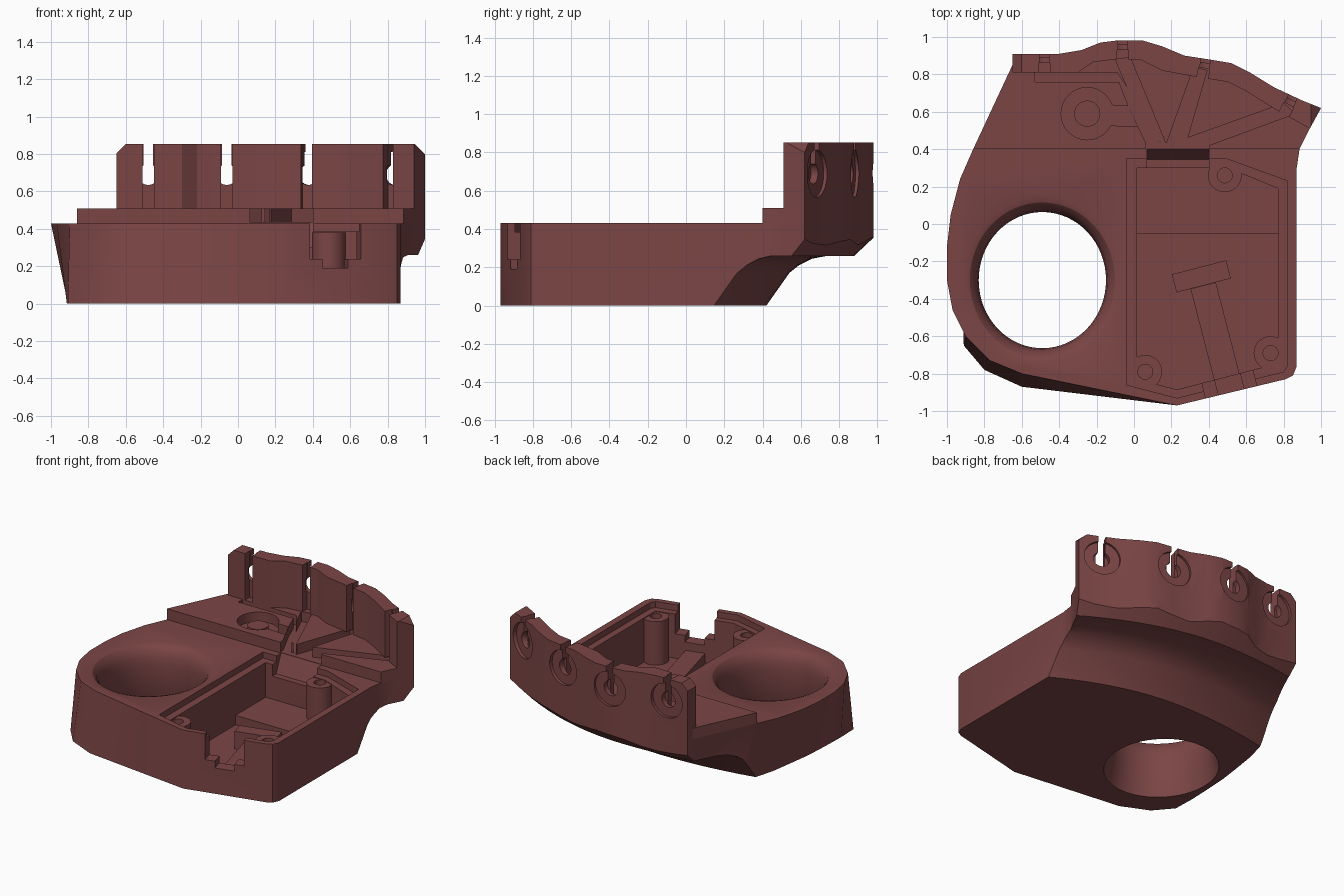
import bpy, bmesh, math
from mathutils import Matrix, Vector

if "Cube" in bpy.data.objects:
    bpy.data.objects.remove(bpy.data.objects["Cube"])

mat = bpy.data.materials.new("dull_red_plastic")
mat.diffuse_color = (0.20, 0.06, 0.06, 1)
mat.use_nodes = True
mat.node_tree.nodes["Principled BSDF"].inputs["Base Color"].default_value = mat.diffuse_color


def finish(name, bm):
    bmesh.ops.recalc_face_normals(bm, faces=bm.faces)
    me = bpy.data.meshes.new(name)
    bm.to_mesh(me)
    bm.free()
    me.materials.append(mat)
    ob = bpy.data.objects.new(name, me)
    bpy.context.collection.objects.link(ob)
    return ob


def loft(name, rings, closed=False):
    """Skin a list of equal-length rings and cap both ends."""
    bm = bmesh.new()
    rows = [[bm.verts.new(p) for p in r] for r in rings]
    n = len(rows[0])
    for a, b in zip(rows, rows[1:]):
        for i in range(n):
            j = (i + 1) % n
            bm.faces.new((a[i], a[j], b[j], b[i]))
    bm.faces.new(rows[0])
    bm.faces.new(rows[-1])
    return finish(name, bm)


def prism(name, pts, lo, hi, axis="z"):
    put = {"z": lambda p, h: (p[0], p[1], h),
           "x": lambda p, h: (h, p[0], p[1]),
           "y": lambda p, h: (p[0], h, p[1])}[axis]
    return loft(name, [[put(p, h) for p in pts] for h in (lo, hi)])


def circle(cx, cy, r, n=32):
    return [(cx + r * math.cos(2 * math.pi * i / n),
             cy + r * math.sin(2 * math.pi * i / n)) for i in range(n)]


def rect(cx, cy, ang, w, d0, d1):
    """Rectangle of width w reaching d0..d1 along the turned y direction."""
    c, s = math.cos(ang), math.sin(ang)
    return [(cx + u * c - v * s, cy + u * s + v * c)
            for u, v in ((-w / 2, d0), (w / 2, d0), (w / 2, d1), (-w / 2, d1))]


def disc(cx, cy, z, ang, r, d0, d1):
    """Round cutter lying along the turned y direction."""
    ob = prism("cutter", circle(0, 0, r), d0, d1, "y")
    ob.data.transform(Matrix.Translation((cx, cy, z)) @ Matrix.Rotation(ang, 4, "Z"))
    return ob


def cut(ob, *cutters):
    for c in cutters:
        m = ob.modifiers.new("cut", "BOOLEAN")
        m.operation, m.solver, m.object = "DIFFERENCE", "EXACT", c
        bpy.context.view_layer.objects.active = ob
        bpy.ops.object.modifier_apply(modifier=m.name)
        bpy.data.objects.remove(c)


# Outlines
back = [(1, .62), (.9, .66), (.75, .73), (.62, .81), (.52, .86), (.4, .88), (.27, .90),
        (.15, .95), (.05, .98), (-.1, .98), (-.18, .97), (-.28, .93), (-.4, .91), (-.65, .91)]
right = [(.23, -.97), (.81, -.83), (.85, -.81), (.87, -.76), (.87, .3), (.885, .40), (.94, .51)]
left_top = [(-.65, .85), (-.86, .40), (-.93, .24), (-.98, .05), (-1, -.12), (-1, -.3),
            (-.97, -.46), (-.9, -.6), (-.77, -.73), (-.6, -.8)]
left_low = [(-.65, .80), (-.80, .38), (-.85, .2), (-.88, 0), (-.9, -.15), (-.91, -.33),
            (-.915, -.5), (-.91, -.65), (-.8, -.78), (-.6, -.87)]

# Main body
body = loft("main_body", [[(x, y, z) for x, y in right + back + side]
                          for side, z in ((left_low, 0), (left_top, .43))])

# Scooped underside that follows the back edge
scoop = [(-.62, -.1), (-.55, 0), (-.43, .17), (-.38, .21), (-.31, .245), (-.23, .26),
         (-.09, .26), (0, .345), (.08, .42), (.08, -.1)]
rings = []
for i in range(25):
    x = -1.2 + i * .1
    y = .97 - (.29 if x > -.1 else .15) * (x + .1) ** 2
    rings.append([(x, y + o, z) for o, z in scoop])
cut(body, loft("cutter", rings))

# Thumb hole with rounded rims
hole = [(.45, .45), (.45, .432), (.415, .42), (.39, .395), (.372, .35), (.364, .29),
        (.364, .20), (.375, .1), (.40, .0), (.41, -.05)]
cut(body, loft("cutter", [[(-.49 + .935 * x, -.3 + y, z) for x, y in circle(0, 0, r, 64)]
                          for r, z in hole]))

# Electronics pocket with lid ledge, cable notch and wire entry
TILT = math.radians(14.5)
cut(body,
    prism("cutter", [(-.04, -.86), (.23, -.93), (.80, -.79), (.82, -.76), (.82, .23),
                     (.49, .35), (-.04, .35)], .385, .6),
    prism("cutter", [(.015, -.83), (.23, -.885), (.77, -.745), (.77, .19), (.5, .30),
                     (.015, .30)], .06, .6),
    prism("cutter", rect(.52, -.897, TILT, .28, -.12, .1), .24, .6),
    prism("cutter", rect(.52, -.897, TILT, .14, -.12, .1), .19, .6),
    prism("cutter", [(.40, .43), (.40, .5), (.29, .5), (.29, .30), (.345, .30)], .07, .40, "x"))

# Screw bosses
for i, (x, y) in enumerate([(.06, -.79), (.73, -.69), (.485, .26)]):
    boss = prism("screw_boss_%d" % (i + 1), circle(x, y, .09), .05, .38)
    cut(boss, prism("cutter", circle(x, y, .04), .2, .5))

# Pocket floor step, switch stop and cable ramp
prism("floor_step", [(.015, -.05), (.77, -.05), (.77, .19), (.5, .30), (.015, .30)], .05, .13)
prism("switch_stop", rect(.36, -.28, TILT, .30, -.05, .05), .05, .19)
prism("cable_ramp", rect(.37, -.33, TILT, .14, -.52, 0), .05, .13)

# Raised deck behind the pocket
deck = prism("raised_deck", [(.885, .40), (.94, .51)] + back + [(-.65, .85), (-.86, .40)], .43, .51)
grooves = [
    [(-.53, .81), (-.53, .76), (-.08, .76), (-.03, .63), (.07, .42), (.15, .45), (-.09, .81)],
    [(.08, .46), (.17, .43), (-.02, .89), (-.10, .88)],
    [(.17, .42), (.28, .44), (.39, .82), (.32, .84)],
    [(.27, .455), (.40, .42), (.86, .59), (.80, .645)],
    [(.07, .35), (.40, .35), (.40, .43), (.28, .46), (.17, .435), (.06, .45)],
    [(-.2, .64), (-.2, .53), (.02, .52), (-.03, .63)]]
for g in grooves:
    cut(deck, prism("cutter", g, .436, .6))
cut(deck, prism("cutter", circle(-.25, .59, .14), .44, .6))
prism("wire_post", circle(-.25, .59, .07), .43, .48)

# Knuckle wall with chamfered top corners
front = [(-.65, .81), (-.3, .81), (-.22, .865), (-.1, .88), (.03, .88), (.15, .82),
         (.34, .785), (.5, .76), (.6, .71), (.76, .61), (.94, .51)]
wall = prism("knuckle_wall", back + front, .51, .853)
for s, x in ((-1, -.655), (1, 1.0)):
    cut(wall, prism("cutter", [(x + s * .02, .78), (x + s * .02, .9), (x - s * .10, .9)],
                    .3, 1.2, "y"))

# Finger button seats and wire slots
for x, y, deg in ((-.48, .91, 0), (-.06, .98, 0), (.385, .882, -11), (.85, .683, -26)):
    a = math.radians(deg)
    cut(wall,
        disc(x, y, .69, a, .125, -.02, .1),
        disc(x, y, .69, a, .055, -.06, .1),
        prism("cutter", rect(x, y, a, .05, -.25, .1), .72, 1),
        prism("cutter", rect(x, y, a, .06, -.25, -.05), .4, 1))

# Smooth the curved areas and keep the edges crisp
for ob in bpy.context.scene.objects:
    ob.select_set(True)
bpy.context.view_layer.objects.active = body
bpy.ops.object.shade_smooth_by_angle(angle=math.radians(25))
